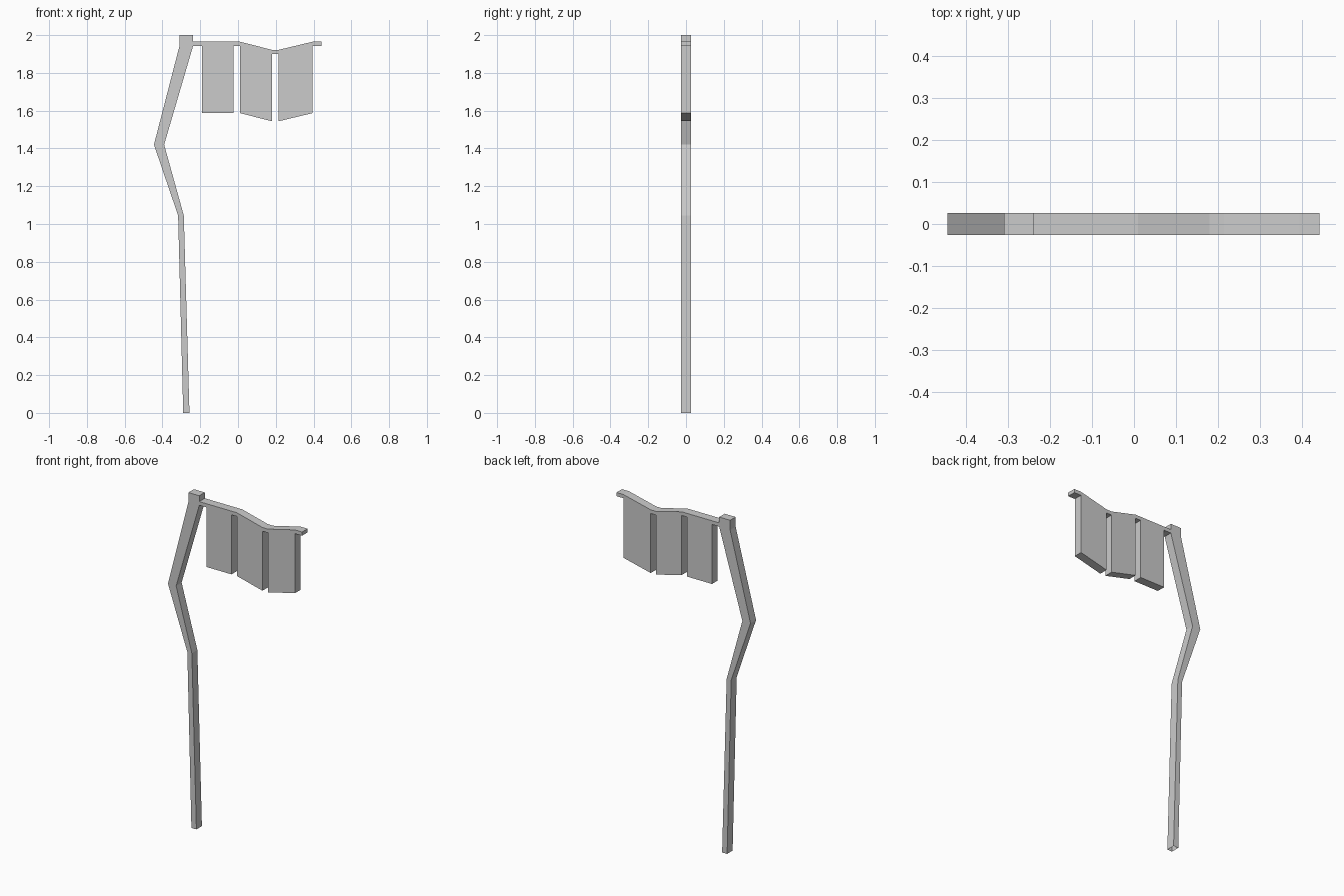
import bpy, bmesh

if "Cube" in bpy.data.objects:
    bpy.data.objects.remove(bpy.data.objects["Cube"])

HALF_DEPTH = 0.026


def slab(name, outline, open_edges=()):
    """Extrude an x-z outline through y; open_edges get no side wall."""
    bm = bmesh.new()
    front = [bm.verts.new((x, -HALF_DEPTH, z)) for x, z in outline]
    back = [bm.verts.new((x, HALF_DEPTH, z)) for x, z in outline]
    bm.faces.new(front)
    bm.faces.new(back[::-1])
    n = len(outline)
    for i in range(n):
        if i not in open_edges:
            j = (i + 1) % n
            bm.faces.new((front[j], front[i], back[i], back[j]))
    bmesh.ops.recalc_face_normals(bm, faces=bm.faces)
    mesh = bpy.data.meshes.new(name)
    bm.to_mesh(mesh)
    bm.free()
    obj = bpy.data.objects.new(name, mesh)
    bpy.context.collection.objects.link(obj)
    return obj


# Crooked pole: (left x, right x, z), open at the foot
pole = [(-0.29, -0.257, 0), (-0.317, -0.287, 1.045), (-0.445, -0.391, 1.42),
        (-0.31, -0.238, 1.942), (-0.31, -0.238, 2.0)]
right_side = [(r, z) for l, r, z in pole]
left_side = [(l, z) for l, r, z in reversed(pole)]
slab("pole", right_side + left_side, open_edges={len(pole) * 2 - 1})

# Rail stations: (x, sag)
stations = [(-0.238, 0), (-0.19, 0), (-0.025, 0), (0.01, 0),
            (0.18, 0.043), (0.215, 0.043), (0.395, 0), (0.442, 0)]
RAIL_TOP, RAIL_BOTTOM, PANEL_BOTTOM = 1.965, 1.943, 1.587
panel_spans = (1, 3, 5)

# Rail, open where the panels and the pole join it
bottom = [(x, RAIL_BOTTOM - s) for x, s in stations]
top = [(x, RAIL_TOP - s) for x, s in reversed(stations)]
slab("rail", bottom + top, open_edges=set(panel_spans) | {len(stations) * 2 - 1})

# Hanging panels, following the sag of the rail
for number, i in enumerate(panel_spans, 1):
    (x0, s0), (x1, s1) = stations[i], stations[i + 1]
    slab(f"hanging_panel_{number}",
         [(x0, PANEL_BOTTOM - s0), (x1, PANEL_BOTTOM - s1),
          (x1, RAIL_BOTTOM - s1), (x0, RAIL_BOTTOM - s0)], open_edges={2})
